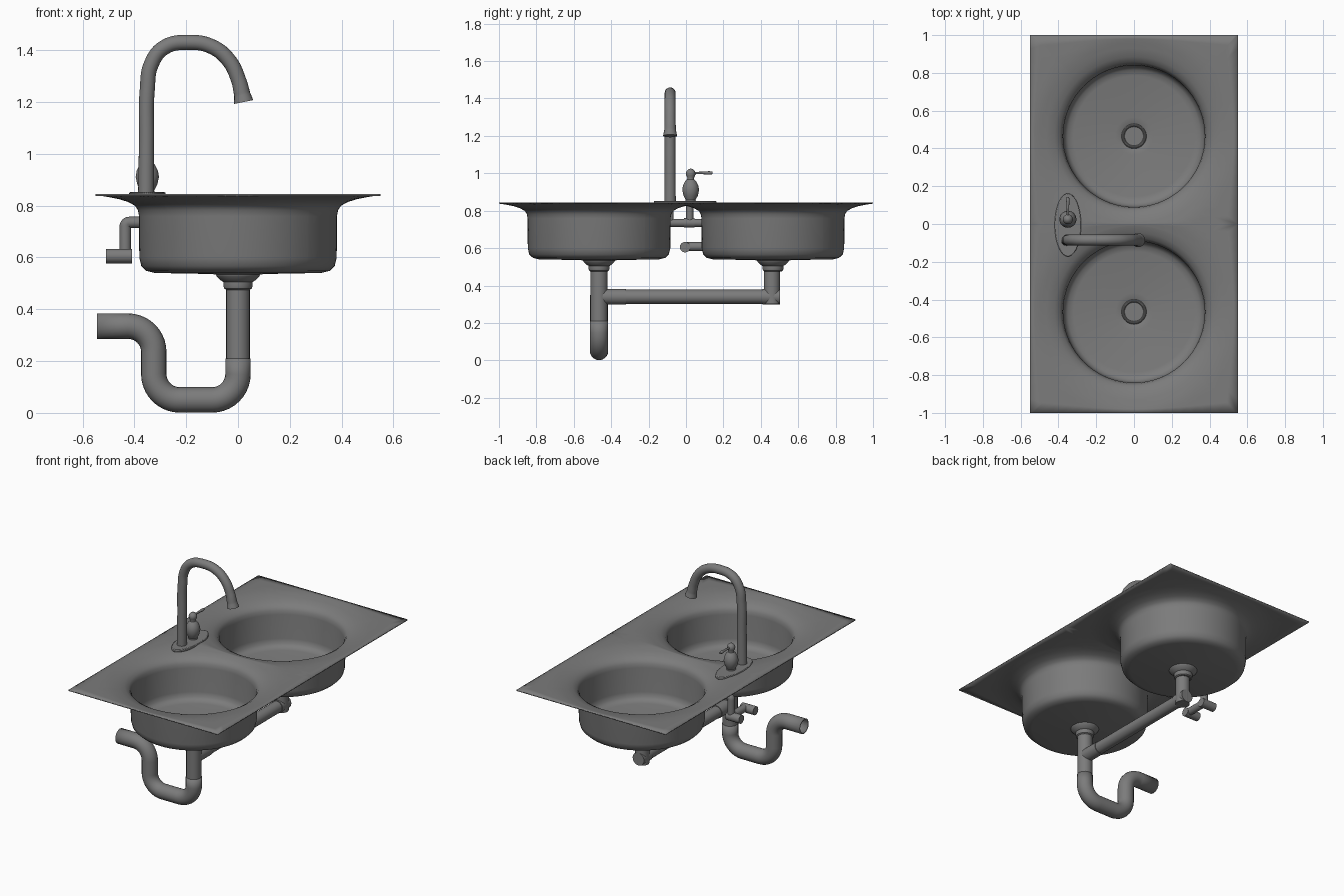
import bpy, bmesh, math
from mathutils import Vector

if "Cube" in bpy.data.objects:
    bpy.data.objects.remove(bpy.data.objects["Cube"])

steel = bpy.data.materials.new("brushed_steel_grey")
steel.diffuse_color = (0.2, 0.2, 0.2, 1)
steel.use_nodes = True
steel.node_tree.nodes["Principled BSDF"].inputs["Base Color"].default_value = steel.diffuse_color
BOWL_Y = 0.465


def finish(ob, angle=35):
    ob.data.materials.clear()
    ob.data.materials.append(steel)
    bpy.ops.object.select_all(action='DESELECT')
    ob.select_set(True)
    bpy.context.view_layer.objects.active = ob
    bpy.ops.object.shade_smooth_by_angle(angle=math.radians(angle))
    return ob


def mesh_object(name, bm):
    me = bpy.data.meshes.new(name)
    bm.to_mesh(me)
    bm.free()
    ob = bpy.data.objects.new(name, me)
    bpy.context.collection.objects.link(ob)
    return ob


def lathe(name, profile, loc, n=40):
    """Revolve (radius, z) points, listed bottom to top, with capped ends."""
    bm = bmesh.new()
    rings = [[bm.verts.new((r * math.cos(2 * math.pi * j / n), r * math.sin(2 * math.pi * j / n), z))
              for j in range(n)] for r, z in profile]
    for a, b in zip(rings, rings[1:]):
        for j in range(n):
            k = (j + 1) % n
            bm.faces.new((a[j], a[k], b[k], b[j]))
    bm.faces.new(rings[0][::-1])
    bm.faces.new(rings[-1])
    ob = mesh_object(name, bm)
    ob.location = loc
    return finish(ob)


def tube(name, pts, r, bend=0.0, caps=True, radii=None, smooth=False):
    """Round pipe along a path; corners are rounded by the bend radius."""
    pts = [Vector(p) for p in pts]
    path = [pts[0]]
    for a, p, c in zip(pts, pts[1:], pts[2:]):
        if smooth or not bend:
            path.append(p)
            continue
        u, v = (a - p).normalized() * bend, (c - p).normalized() * bend
        for i in range(11):
            t = i / 10 * math.pi / 2
            path.append(p + u * (1 - math.sin(t)) + v * (1 - math.cos(t)))
    path.append(pts[-1])
    cu = bpy.data.curves.new(name, 'CURVE')
    cu.dimensions = '3D'
    cu.bevel_depth = r
    cu.bevel_resolution = 8
    cu.use_fill_caps = caps
    if smooth:
        sp = cu.splines.new('BEZIER')
        sp.resolution_u = 10
        sp.bezier_points.add(len(path) - 1)
        for i, (b, p) in enumerate(zip(sp.bezier_points, path)):
            b.co = p
            b.handle_left_type = b.handle_right_type = 'AUTO'
            b.radius = radii[i] if radii else 1
    else:
        sp = cu.splines.new('POLY')
        sp.points.add(len(path) - 1)
        for q, p in zip(sp.points, path):
            q.co = (*p, 1)
    ob = bpy.data.objects.new(name, cu)
    bpy.context.collection.objects.link(ob)
    bpy.ops.object.select_all(action='DESELECT')
    ob.select_set(True)
    bpy.context.view_layer.objects.active = ob
    bpy.ops.object.convert(target='MESH')
    return finish(bpy.context.view_layer.objects.active)


# Deck and bowls: rings around one bowl blend into half the rectangular deck
bowl = [(.045, .505), (.05, .53), (.065, .538), (.1, .543), (.32, .547), (.35, .554), (.367, .57),
        (.374, .6), (.375, .76), (.38, .785), (.392, .804), (.42, .82), (.455, .831)]
deck = [(.455, .831), (.48, .836), (.505, .841), (.53, .845), (2, .845)]


def deck_height(r):
    for (r0, z0), (r1, z1) in zip(deck, deck[1:]):
        if r <= r1:
            return z0 + (z1 - z0) * max(0, r - r0) / (r1 - r0)


def edge_distance(a):
    c, s = math.cos(a), math.sin(a)
    dx = .55 / abs(c) if abs(c) > 1e-6 else 9
    dy = ((1 - BOWL_Y) / s if s > 0 else -BOWL_Y / s) if abs(s) > 1e-6 else 9
    return min(dx, dy)


angles = [2 * math.pi * j / 72 for j in range(72)]
for cx in (-.55, .55):
    for cy in (-BOWL_Y, 1 - BOWL_Y):
        angles.append(math.atan2(cy, cx) % (2 * math.pi))
angles.sort()
bm = bmesh.new()
rings = [[bm.verts.new((r * math.cos(a), BOWL_Y + r * math.sin(a), z)) for a in angles] for r, z in bowl]
for t in (.12, .28, .5, .75, 1):
    ring = []
    for a in angles:
        r = .455 + (edge_distance(a) - .455) * t
        ring.append(bm.verts.new((r * math.cos(a), BOWL_Y + r * math.sin(a), deck_height(r))))
    rings.append(ring)
n = len(angles)
for a, b in zip(rings, rings[1:]):
    for j in range(n):
        k = (j + 1) % n
        bm.faces.new((a[j], b[j], b[k], a[k]))
bm.faces.new(rings[0])
sink = mesh_object("sink_deck_and_bowls", bm)
mir = sink.modifiers.new("mirror", 'MIRROR')
mir.use_axis = (False, True, False)
mir.merge_threshold = .0005
sol = sink.modifiers.new("thickness", 'SOLIDIFY')
sol.thickness = .007
sol.offset = -1
finish(sink, 40)

# Drains: strainer cross, flange and under-bowl coupling
for side, y in (("front", -BOWL_Y), ("back", BOWL_Y)):
    for i in range(2):
        bm = bmesh.new()
        bmesh.ops.create_cube(bm, size=1)
        bar = mesh_object(f"{side}_strainer_bar_{i + 1}", bm)
        bar.scale = (.1, .01, .008) if i == 0 else (.01, .1, .008)
        bar.location = (0, y, .526)
        finish(bar)
    bpy.ops.mesh.primitive_torus_add(major_radius=.058, minor_radius=.008, major_segments=40,
                                     minor_segments=10, location=(0, y, .538))
    bpy.context.object.name = f"{side}_drain_ring"
    finish(bpy.context.object)
    lathe(f"{side}_drain_coupling", [(.046, .475), (.053, .48), (.056, .49), (.056, .505), (.068, .512),
                                     (.082, .527), (.085, .532), (.085, .539), (.05, .54)][:6] +
          [(.085, .532), (.085, .537)], (0, y, -.0)).data.polygons[-1].use_smooth = False

# Waste pipes and trap
tube("front_waste_pipe", [(0, -BOWL_Y, .2), (0, -BOWL_Y, .485)], .046)
trap = tube("trap_pipe", [(0, -BOWL_Y, .21), (0, -BOWL_Y, .05), (-.325, -BOWL_Y, .05),
                          (-.325, -BOWL_Y, .335), (-.545, -BOWL_Y, .335)], .049, bend=.1, caps=False)
sol = trap.modifiers.new("wall", 'SOLIDIFY')
sol.thickness = .008
sol.offset = -1
tube("back_waste_pipe", [(0, .46, .3), (0, .46, .485)], .043)
tube("cross_pipe", [(0, -BOWL_Y, .34), (0, .42, .34)], .038)
tube("cross_pipe_front_sleeve", [(0, -.45, .34), (0, -.32, .34)], .042)
tube("cross_pipe_back_sleeve", [(0, .41, .34), (0, .502, .34)], .042)

# Faucet base plate
bpy.ops.mesh.primitive_cylinder_add(vertices=56, radius=1, depth=1, location=(-.35, -.005, .843))
base = bpy.context.object
base.name = "faucet_base_plate"
base.scale = (.07, .167, .018)
bpy.ops.object.transform_apply(location=False, rotation=False, scale=True)
bev = base.modifiers.new("bevel", 'BEVEL')
bev.width = .004
bev.segments = 2
finish(base)

# Gooseneck spout with flared tip
spout = [(-.355, .84), (-.353, 1.05), (-.35, 1.25), (-.335, 1.345), (-.285, 1.41), (-.19, 1.43),
         (-.1, 1.413), (-.035, 1.36), (.002, 1.285), (.016, 1.23), (.022, 1.2)]
tube("spout", [(x, -.085, z) for x, z in spout], .029, smooth=True,
     radii=[1.05, 1, 1, 1, 1, 1, 1, 1, 1, 1.08, 1.3])

# Handle body with ball and lever
lathe("handle_body", [(.03, .84), (.03, .85), (.026, .857), (.038, .88), (.045, .91), (.041, .935),
                      (.03, .957), (.019, .968), (.018, .976), (.024, .988), (.026, 1), (.022, 1.012),
                      (.012, 1.022), (.003, 1.025)], (-.35, .025, 0))
tube("handle_lever", [(-.35, .03, 1), (-.35, .07, 1.002), (-.35, .1, 1.002), (-.35, .125, 1.002),
                      (-.35, .142, 1.002)], .008, smooth=True, radii=[.8, .8, .9, 1.2, .8])

# Water supply pipes under the deck
tube("supply_stub", [(-.35, .02, .72), (-.35, .02, .84)], .019)
tube("spout_stub", [(-.35, -.085, .735), (-.35, -.085, .84)], .019)
tube("upper_manifold", [(-.35, -.085, .735), (-.35, .145, .735), (-.435, .145, .735),
                        (-.435, .145, .605)], .022, bend=.015)
tube("manifold_collar", [(-.35, -.01, .735), (-.35, .045, .735)], .025)
tube("lower_manifold", [(-.435, -.005, .608), (-.435, .145, .608)], .024)
for name, y in (("cold_inlet", -.005), ("hot_inlet", .145)):
    tube(name, [(-.51, y, .605), (-.41, y, .605)], .028)
